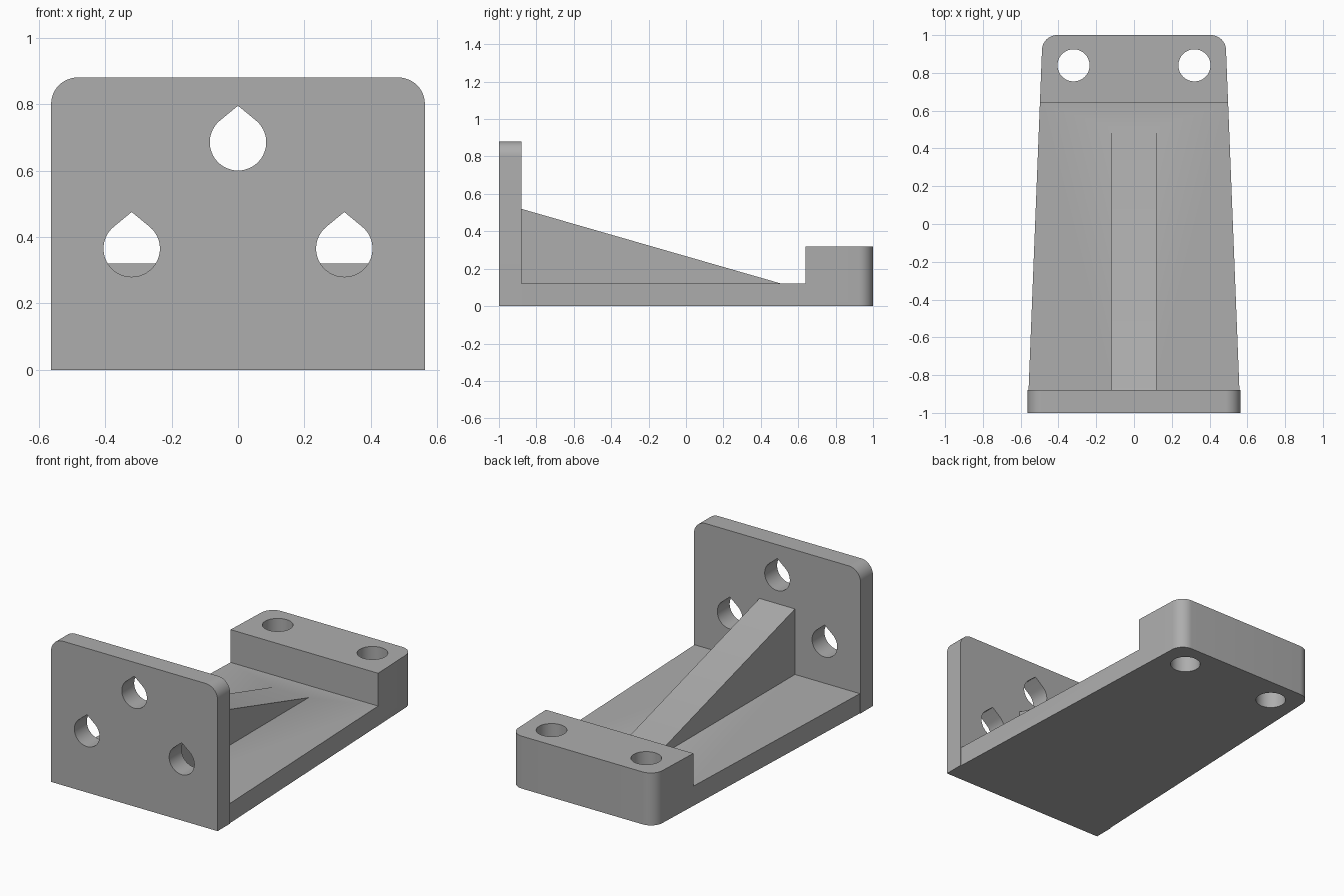
import bpy
import bmesh
from math import sin, cos, acos, pi, radians
from mathutils import Vector

if "Cube" in bpy.data.objects:
    bpy.data.objects.remove(bpy.data.objects["Cube"], do_unlink=True)

grey = bpy.data.materials.new("plain grey")
grey.use_nodes = True
grey.diffuse_color = (0.42, 0.42, 0.42, 1)
grey.node_tree.nodes["Principled BSDF"].inputs["Base Color"].default_value = grey.diffuse_color


def prism(name, points, axis, start, end):
    """Extrude a 2D outline along one axis, from start to end."""
    place = {"x": lambda a, b, t: (t, a, b),
             "y": lambda a, b, t: (a, t, b),
             "z": lambda a, b, t: (a, b, t)}[axis]
    bm = bmesh.new()
    low = [bm.verts.new(place(a, b, start)) for a, b in points]
    high = [bm.verts.new(place(a, b, end)) for a, b in points]
    bm.faces.new(low)
    bm.faces.new(high)
    n = len(points)
    for i in range(n):
        j = (i + 1) % n
        bm.faces.new((low[i], low[j], high[j], high[i]))
    bmesh.ops.recalc_face_normals(bm, faces=bm.faces)
    mesh = bpy.data.meshes.new(name)
    bm.to_mesh(mesh)
    bm.free()
    mesh.materials.append(grey)
    obj = bpy.data.objects.new(name, mesh)
    bpy.context.collection.objects.link(obj)
    return obj


def arc(cx, cy, r, a0, a1, steps):
    return [(cx + r * cos(a0 + (a1 - a0) * i / steps),
             cy + r * sin(a0 + (a1 - a0) * i / steps)) for i in range(steps + 1)]


def rounded_top(half_low, low, half_high, high, r):
    """Symmetric tapered outline whose two upper corners are filleted."""
    corner = Vector((half_high, high))
    down = (Vector((half_low, low)) - corner).normalized()
    half_angle = down.angle(Vector((-1, 0))) / 2
    inward = (down + Vector((-1, 0))).normalized()
    c = corner + inward * (r / sin(half_angle))
    right = arc(c.x, c.y, r, pi / 2 - (pi - 2 * half_angle), pi / 2, 12)
    side = [(half_low, low)] + right
    return side + [(-x, y) for x, y in reversed(side)]


def teardrop(cx, cz, r, tip):
    """Circle with a pointed roof tangent to it."""
    a = acos(r / tip)
    return arc(cx, cz, r, pi / 2 + a, 5 * pi / 2 - a, 36) + [(cx, cz + tip)]


def combine(target, other, operation):
    mod = target.modifiers.new(operation, "BOOLEAN")
    mod.operation = operation
    mod.solver = "EXACT"
    mod.object = other
    bpy.context.view_layer.objects.active = target
    bpy.ops.object.modifier_apply(modifier=mod.name)
    bpy.data.objects.remove(other, do_unlink=True)


# Tapered base with the raised rear block left standing
bracket = prism("mounting_bracket", rounded_top(0.561, -0.95, 0.484, 1, 0.08), "z", 0, 0.32)
channel = [(-1.2, 0.12), (0.64, 0.12), (0.64, 0.5), (-1.2, 0.5)]
combine(bracket, prism("channel_cutter", channel, "x", -1, 1), "DIFFERENCE")

# Upright front plate
plate = prism("front_plate", rounded_top(0.5625, 0, 0.5625, 0.88, 0.08), "y", -1, -0.88)
combine(bracket, plate, "UNION")

# Sloping centre rib, sunk slightly into the base and plate
rib = [(-0.93, 0.06), (0.5, 0.06), (0.51, 0.12), (-0.88, 0.52), (-0.93, 0.52)]
combine(bracket, prism("centre_rib", rib, "x", -0.12, 0.12), "UNION")

# Teardrop holes in the plate
for x, z in ((0, 0.685), (-0.32, 0.365), (0.32, 0.365)):
    hole = prism("plate_hole_cutter", teardrop(x, z, 0.085, 0.11), "y", -1.1, -0.8)
    combine(bracket, hole, "DIFFERENCE")

# Bolt holes through the rear block
for x in (-0.32, 0.32):
    hole = prism("bolt_hole_cutter", arc(x, 0.84, 0.085, 0, 2 * pi, 48)[:-1], "z", -0.1, 0.5)
    combine(bracket, hole, "DIFFERENCE")

bpy.ops.object.select_all(action="DESELECT")
bracket.select_set(True)
bpy.context.view_layer.objects.active = bracket
bpy.ops.object.shade_smooth_by_angle(angle=radians(25))
